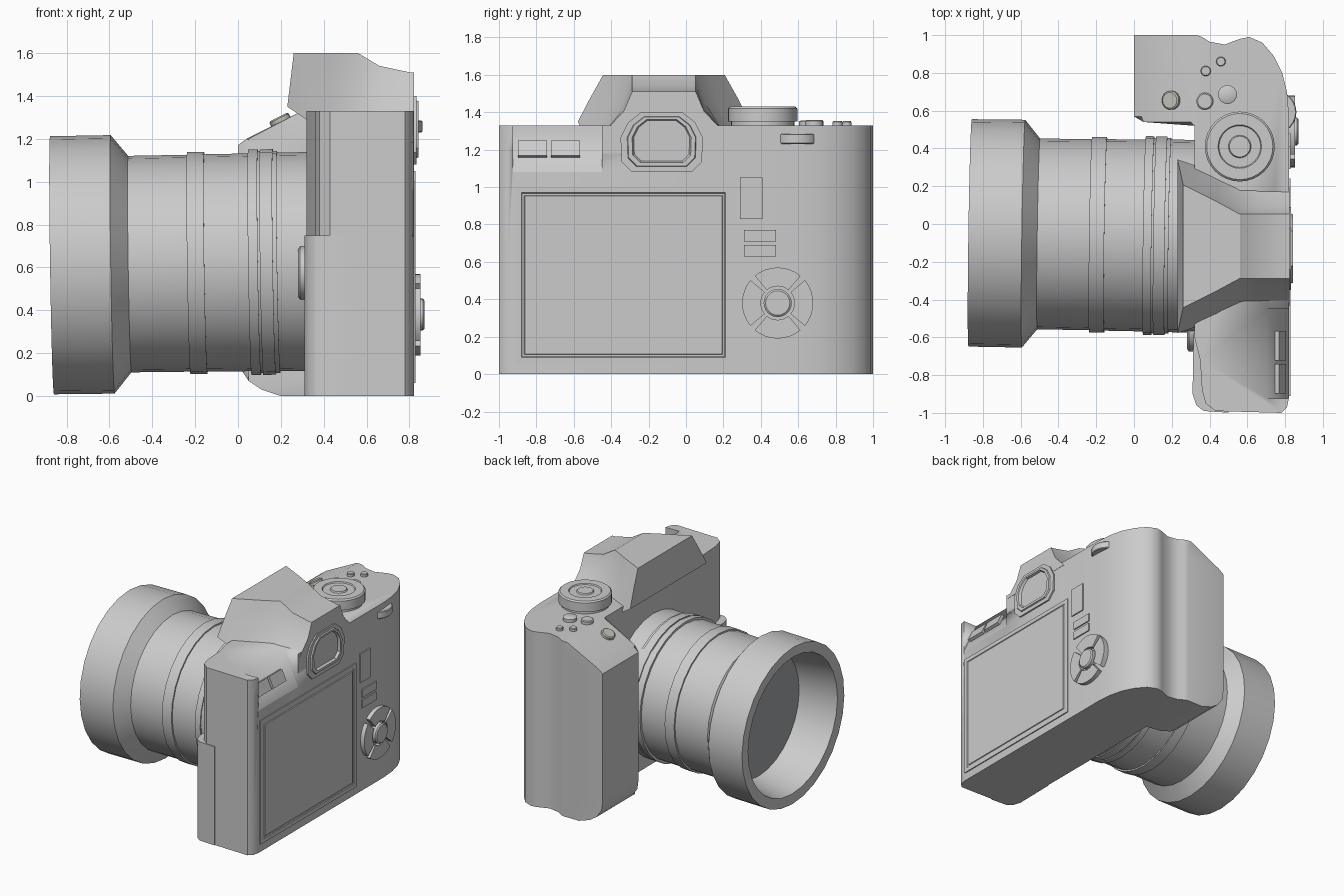
import bpy, bmesh, math
from mathutils import Matrix, Vector

if "Cube" in bpy.data.objects:
    bpy.data.objects.remove(bpy.data.objects["Cube"])


def loft(name, loops, angle=35, color=None):
    """Skin a list of equal-length point loops, capping both ends."""
    bm = bmesh.new()
    rows = [[bm.verts.new(p) for p in lp] for lp in loops]
    n = len(rows[0])
    for a, b in zip(rows, rows[1:]):
        for i in range(n):
            j = (i + 1) % n
            bm.faces.new((a[i], a[j], b[j], b[i]))
    bm.faces.new(rows[0])
    bm.faces.new(rows[-1])
    bmesh.ops.recalc_face_normals(bm, faces=bm.faces)
    me = bpy.data.meshes.new(name)
    bm.to_mesh(me)
    bm.free()
    ob = bpy.data.objects.new(name, me)
    bpy.context.collection.objects.link(ob)
    bpy.ops.object.select_all(action='DESELECT')
    ob.select_set(True)
    bpy.context.view_layer.objects.active = ob
    bpy.ops.object.shade_smooth_by_angle(angle=math.radians(angle))
    if color:
        mat = bpy.data.materials.new(name)
        mat.diffuse_color = color
        mat.use_nodes = True
        mat.node_tree.nodes["Principled BSDF"].inputs["Base Color"].default_value = mat.diffuse_color
        me.materials.append(mat)
    return ob


def place(u, v, w, axis):
    return {'x': (w, u, v), 'y': (u, w, v), 'z': (u, v, w)}[axis]


def prism(name, pts, axis, lo, hi, **kw):
    return loft(name, [[place(u, v, w, axis) for u, v in pts] for w in (lo, hi)], **kw)


def rect(u0, u1, v0, v1):
    return [(u0, v0), (u1, v0), (u1, v1), (u0, v1)]


def lathe(name, prof, axis, cu=0, cv=0, sides=24, **kw):
    """Revolve (position along axis, radius) pairs."""
    ang = [2 * math.pi * i / sides for i in range(sides)]
    return loft(name, [[place(cu + r * math.cos(a), cv + r * math.sin(a), w, axis)
                        for a in ang] for w, r in prof], **kw)


# body with grip: one outline, grip front rolled back at top and bottom
outline = [(0, 1), (0, .57), (.05, .54), (.32, .52), (.32, 0), (.32, -.6), (.35, -.72),
           (.36, -.88), (.38, -.95), (.43, -.99), (.78, -1), (.81, -.97), (.82, -.92),
           (.82, 0), (.82, .58), (.81, .7), (.785, .8), (.74, .89), (.68, .96),
           (.61, .99), (.56, .98), (.48, .95), (.4, .965), (.36, .99), (.33, 1)]
levels = [(0, .2), (.03, .11), (.07, .05), (.13, .01), (.2, 0), (1.17, 0),
          (1.2, .04), (1.33, .3)]
body = loft("camera_body", [[(max(x, f), y, z) for x, y in outline] for z, f in levels])

# slanted button panel cut into the rear left top edge
cutter = prism("panel_cutter", [(.7, 1.34), (.9, 1.34), (.9, 1.07), (.825, 1.07)], 'y', -.925, -.45)
cutter.hide_render = True
cutter.hide_set(True)
mod = body.modifiers.new("panel", 'BOOLEAN')
mod.object = cutter
mod.solver = 'EXACT'

tilt = math.atan2(.125, .27)
for i, y in enumerate((-.82, -.645)):
    b = prism(f"panel_button_{i + 1}", rect(-.02, .02, -.045, .045), 'y', -.078, .078)
    b.matrix_world = Matrix.Translation((.768, y, 1.2)) @ Matrix.Rotation(-tilt, 4, 'Y')

# fuller lower half of the left front corner
prism("lower_left_corner",
      [(.5, -.58), (.315, -.58), (.31, -.9), (.33, -.96), (.37, -.99), (.5, -.999)], 'z', 0, .75)

# viewfinder hump, lofted front to back: base x, top x, base z, top z, half widths
hump = [(.23, .26, 1.35, 1.6, .46, .395, .325), (.32, .32, 1.29, 1.6, .43, .36, .295),
        (.44, .44, 1.3, 1.6, .37, .29, .235), (.56, .56, 1.3, 1.6, .315, .22, .17),
        (.66, .66, 1.3, 1.54, .315, .215, .17), (.8, .8, 1.3, 1.51, .315, .215, .17),
        (.822, .822, 1.3, 1.51, .315, .215, .17)]
loops = []
for xb, xt, zb, zt, hb, hm, ht in hump:
    half = [(xb, hb, zb), ((xb + xt) / 2, hm, zb + (zt - zb) * .5), (xt, ht, zt)]
    loops.append([(x, -.118 - h, z) for x, h, z in half] +
                 [(x, -.118 + h, z) for x, h, z in reversed(half)])
loft("viewfinder_hump", loops, angle=25)

# eyepiece: stepped nested frames with a sunken window
eye = [(.16, -.165), (.215, -.11), (.22, .02), (.18, .1), (.11, .155)]
eye = eye + [(-y, z) for y, z in reversed(eye)]
steps = [(.8, 1), (.832, 1), (.832, .84), (.842, .82), (.842, .72), (.824, .68)]
loft("eyepiece", [[(x, -.13 + y * s, 1.265 + (z - .02) * s) for y, z in eye] for x, s in steps])

# lens assembly, slightly tilted axis
direction = Vector((1, -.015, .015))
lens_pose = Matrix.Translation((0, -.06, .623)) @ direction.to_track_quat('X', 'Z').to_matrix().to_4x4()
barrel = [(-.57, .47), (-.6, .48), (-.865, .525), (-.868, .602), (-.585, .603), (-.505, .505),
          (-.23, .506), (-.23, .518), (-.15, .518), (-.15, .507), (.055, .508), (.055, .526),
          (.1, .526), (.1, .518), (.11, .518), (.11, .526), (.17, .526), (.17, .518),
          (.19, .518), (.19, .51), (.36, .51)]
glass = [(-.56, .478), (-.58, .47), (-.59, .36), (-.598, .2), (-.602, .02)]
for ob in (lathe("lens_barrel_and_hood", barrel, 'x', sides=28),
           lathe("front_glass", glass, 'x', sides=28, color=(.36, .38, .39, 1))):
    ob.matrix_world = lens_pose

lathe("lens_release_button", [(.33, .125), (.29, .125), (.28, .11)], 'x', -.55, .575)

# mode dial, top buttons and shutter
lathe("mode_dial", [(1.32, .17), (1.35, .17), (1.35, .185), (1.42, .185), (1.43, .175), (1.43, .115),
                    (1.422, .11), (1.422, .06), (1.432, .055)], 'z', .56, .41, 32)
for i, (x, y, r, h) in enumerate([(.375, .65, .045, 1.355), (.495, .685, .05, 1.358),
                                  (.38, .81, .027, 1.352), (.46, .86, .025, 1.352)]):
    lathe(f"top_button_{i + 1}", [(1.32, r), (h - .005, r), (h, r * .85)], 'z', x, y, 16)
shutter = lathe("shutter_button", [(-.03, .05), (.018, .05), (.024, .042)], 'z', sides=16,
                color=(.55, .54, .48, 1))
shutter.matrix_world = Matrix.Translation((.2, .655, 1.28)) @ Matrix.Rotation(-.463, 4, 'Y')

# rear screen: frame with a sunken display
frame = [(.81, 0), (.828, 0), (.828, .03), (.823, .034), (.823, .045), (.829, .048)]
loft("rear_screen", [[(x, y, z) for y, z in rect(-.91 + d, .24 - d, .06 + d, 1.0 - d)] for x, d in frame])

# rear keys and thumb wheel
for i, (y0, y1, z0, z1) in enumerate([(.29, .41, .83, 1.05), (.31, .48, .71, .77), (.31, .48, .63, .69)]):
    prism(f"rear_key_{i + 1}", rect(y0, y1, z0, z1), 'x', .81, .829)
lathe("thumb_wheel", [(1.23, .11), (1.235, .115), (1.28, .115), (1.285, .11)], 'z', .745, .592)

# four-way pad
for k in range(4):
    arc = [math.radians(90 * k - 40 + 10 * i) for i in range(9)]
    seg = [(.49 + .19 * math.cos(a), .38 + .19 * math.sin(a)) for a in arc]
    seg += [(.49 + .09 * math.cos(a), .38 + .09 * math.sin(a)) for a in reversed(arc)]
    prism(f"pad_segment_{k + 1}", seg, 'x', .81, .852)
lathe("pad_center", [(.81, .075), (.862, .075), (.87, .065)], 'x', .49, .38)
